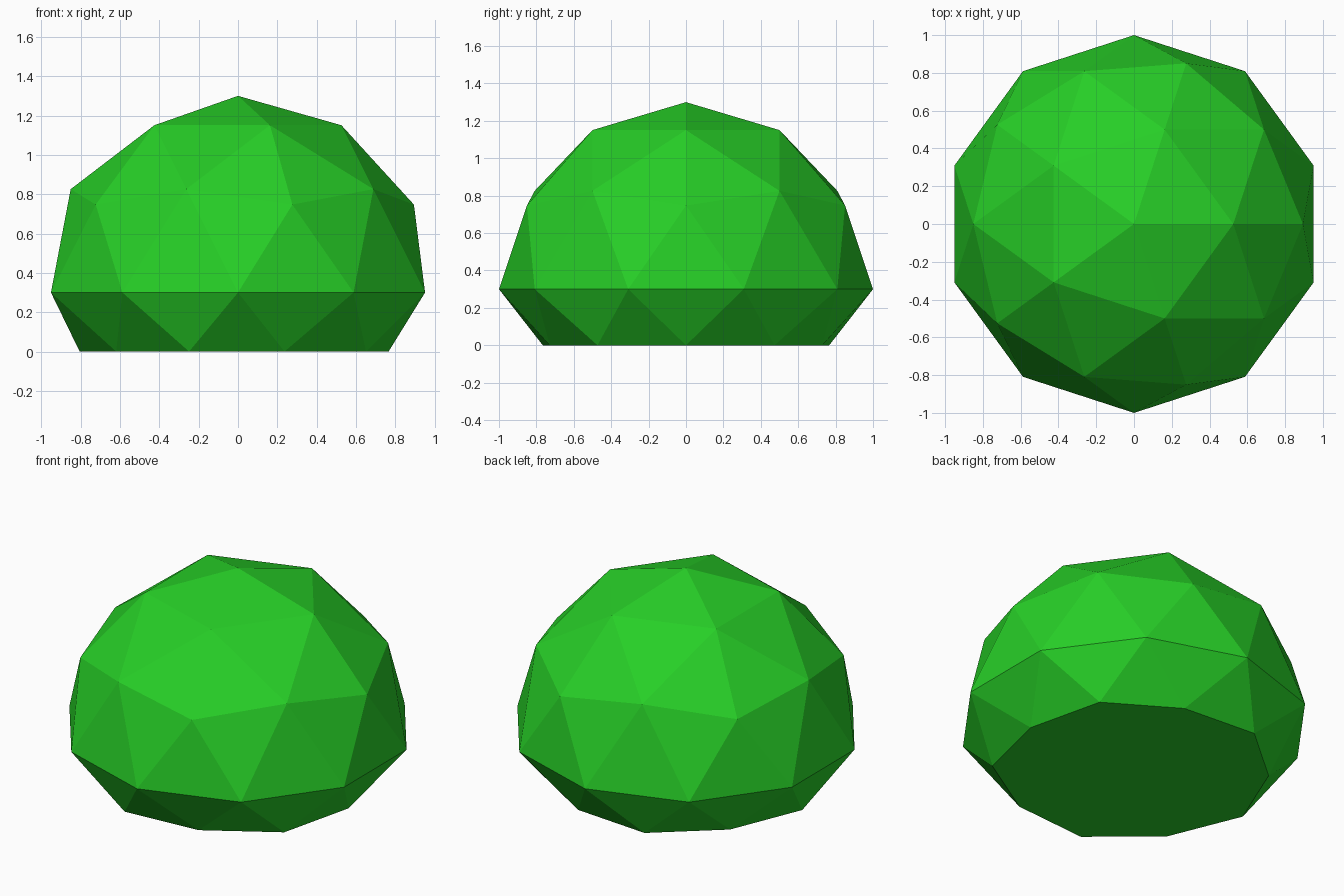
import bpy, bmesh

if "Cube" in bpy.data.objects:
    bpy.data.objects.remove(bpy.data.objects["Cube"])

EQUATOR = 0.3   # height of the widest ring
TAPER = 0.9     # inward scale of the base ring

green = bpy.data.materials.new("bright green")
green.diffuse_color = (0.02, 0.62, 0.02, 1)
green.use_nodes = True
green.node_tree.nodes["Principled BSDF"].inputs["Base Color"].default_value = green.diffuse_color

# Faceted ball, raised so that its equator sits at z = 0.3
bm = bmesh.new()
bmesh.ops.create_icosphere(bm, subdivisions=2, radius=1)

# Cut off the bottom cap
bmesh.ops.delete(bm, geom=[v for v in bm.verts if v.co.z < -0.6], context='VERTS')

# Flatten and taper the lower ring onto the ground
for v in bm.verts:
    if v.co.z < -0.1:
        v.co.x *= TAPER
        v.co.y *= TAPER
        v.co.z = -EQUATOR
    v.co.z += EQUATOR

# Close the base with one flat face
bmesh.ops.holes_fill(bm, edges=[e for e in bm.edges if e.is_boundary], sides=0)
bmesh.ops.recalc_face_normals(bm, faces=bm.faces[:])
for f in bm.faces:
    f.smooth = False

mesh = bpy.data.meshes.new("bush")
bm.to_mesh(mesh)
bm.free()
mesh.materials.append(green)
bush = bpy.data.objects.new("bush", mesh)
bpy.context.collection.objects.link(bush)
